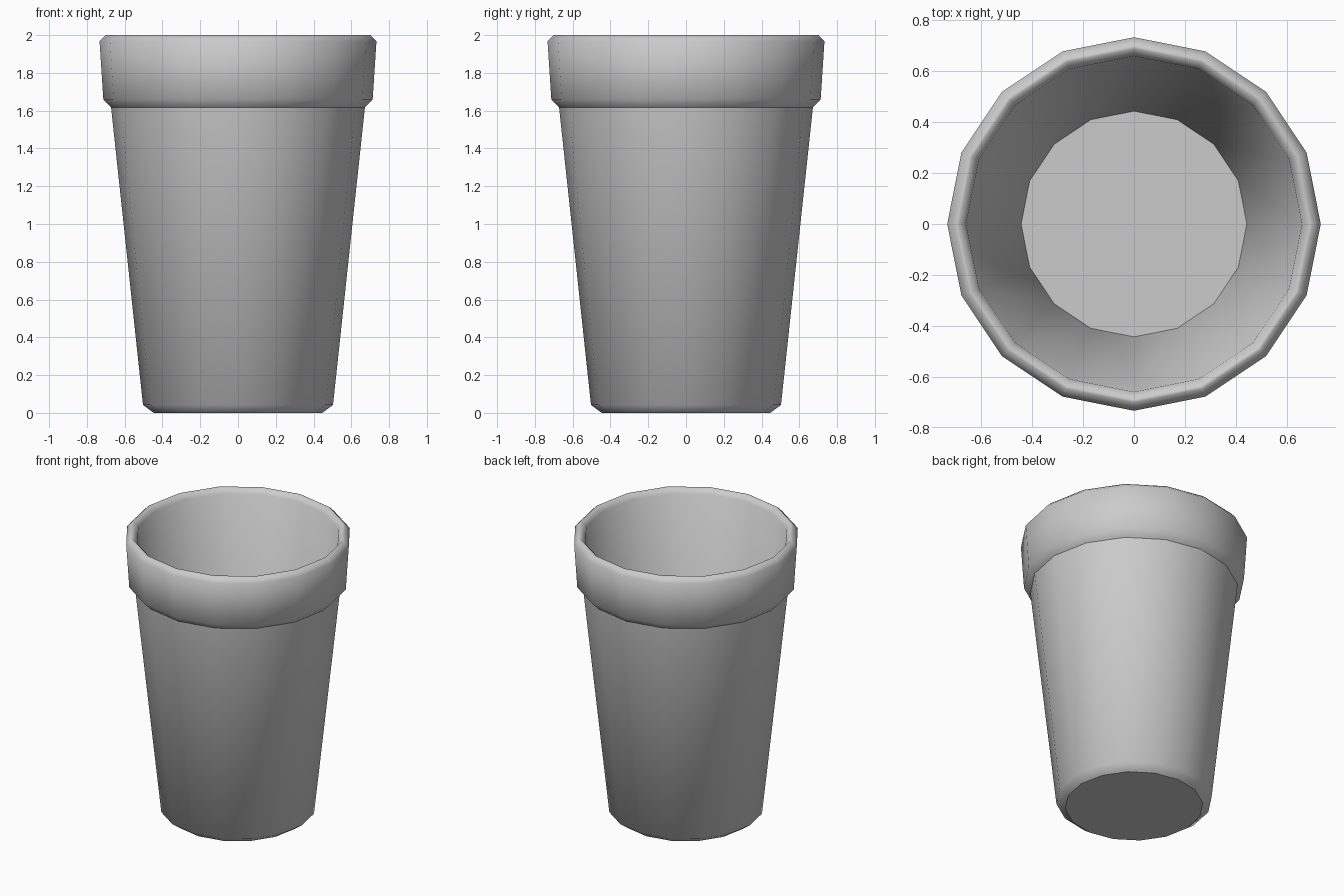
import bpy, bmesh, math

SIDES = 16

default = bpy.data.objects.get("Cube")
if default:
    bpy.data.objects.remove(default, do_unlink=True)


def make_material(name, rgb):
    mat = bpy.data.materials.new(name)
    mat.use_nodes = True
    color = (*rgb, 1.0)
    mat.diffuse_color = color
    mat.node_tree.nodes["Principled BSDF"].inputs["Base Color"].default_value = color
    return mat


def lathe(name, profile, mat):
    """Turn a profile of (radius, height, sharp) into a capped, smooth solid."""
    bm = bmesh.new()
    rings = []
    for radius, height, _ in profile:
        angles = [math.tau * i / SIDES for i in range(SIDES)]
        rings.append([bm.verts.new((radius * math.cos(a), radius * math.sin(a), height))
                      for a in angles])
    for low, high in zip(rings, rings[1:]):
        for i in range(SIDES):
            j = (i + 1) % SIDES
            bm.faces.new((low[i], low[j], high[j], high[i]))
    bm.faces.new(rings[0][::-1])
    bm.faces.new(rings[-1])
    for face in bm.faces:
        face.smooth = True
    # Crisp creases around the chosen rings
    for ring, (_, _, sharp) in zip(rings, profile):
        if sharp:
            for i in range(SIDES):
                bm.edges.get((ring[i], ring[(i + 1) % SIDES])).smooth = False
    mesh = bpy.data.meshes.new(name)
    bm.to_mesh(mesh)
    bm.free()
    mesh.materials.append(mat)
    obj = bpy.data.objects.new(name, mesh)
    bpy.context.collection.objects.link(obj)
    return obj


grey = make_material("plain grey", (0.6, 0.6, 0.6))

# Outside from base to rim, then down the inner wall to the floor
cup_profile = [
    (0.446, 0.0, True),
    (0.503, 0.042, False),
    (0.672, 1.618, True),
    (0.713, 1.66, False),
    (0.733, 1.967, False),
    (0.70, 2.0, False),
    (0.688, 2.0, False),
    (0.659, 1.967, False),
    (0.443, 0.05, True),
]
lathe("cup", cup_profile, grey)
